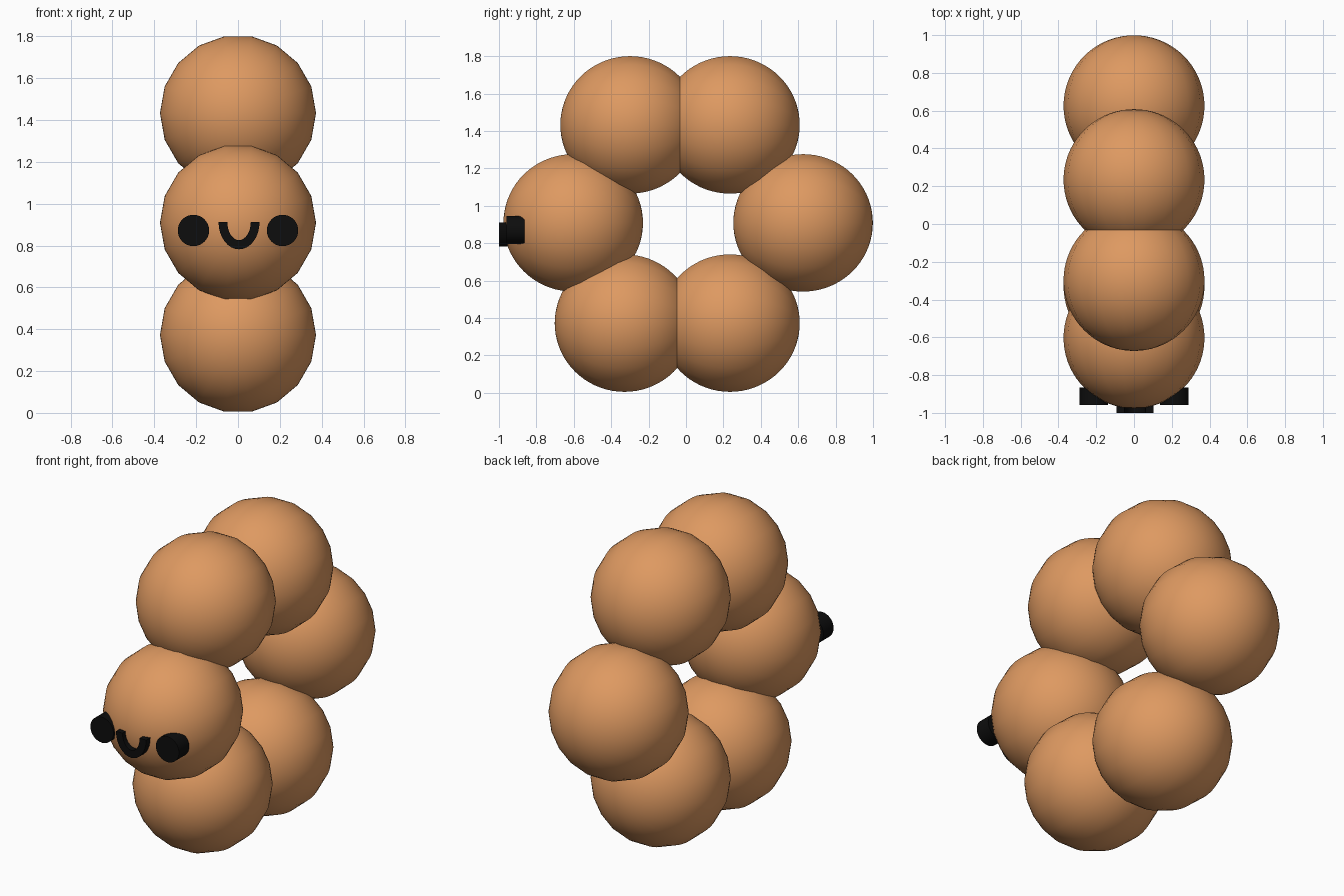
import bpy, bmesh
from math import pi, sin, cos, radians

if "Cube" in bpy.data.objects:
    bpy.data.objects.remove(bpy.data.objects["Cube"])


def material(name, color):
    m = bpy.data.materials.new(name)
    m.diffuse_color = (*color, 1)
    m.use_nodes = True
    m.node_tree.nodes["Principled BSDF"].inputs["Base Color"].default_value = m.diffuse_color
    return m


tan = material("tan", (0.73, 0.32, 0.12))
black = material("black", (0.004, 0.004, 0.004))


def finish(name, mat):
    ob = bpy.context.object
    ob.name = name
    ob.data.materials.append(mat)
    bpy.ops.object.transform_apply(location=False, rotation=True, scale=True)
    bpy.ops.object.shade_smooth_by_angle(angle=radians(35))


# Ring of six balls, poles along y (18 sides seen from the front)
balls = {
    "front_ball": (-0.603, 0.909), "back_ball": (0.626, 0.909),
    "top_front_ball": (-0.299, 1.433), "top_back_ball": (0.235, 1.433),
    "bottom_front_ball": (-0.329, 0.373), "bottom_back_ball": (0.235, 0.373),
}
for name, (y, z) in balls.items():
    bpy.ops.mesh.primitive_uv_sphere_add(segments=18, ring_count=36, radius=0.373,
                                         location=(0, y, z), rotation=(pi / 2, pi / 2, 0))
    finish(name, tan)

# Eyes: short cylinders facing forward
for name, x in (("left_eye", -0.213), ("right_eye", 0.213)):
    bpy.ops.mesh.primitive_cylinder_add(vertices=32, radius=0.075, depth=0.095,
                                        location=(x, -0.912, 0.872), rotation=(pi / 2, 0, 0))
    finish(name, black)

# Smile: half-ring band extruded along y
n = 16
bm = bmesh.new()
rows = []
for i in range(n + 1):
    a = pi + pi * i / n
    rows.append([bm.verts.new((0.005 + rx * cos(a), y, 0.912 + rz * sin(a)))
                 for rx, rz, y in ((0.098, 0.13, -1.0), (0.056, 0.086, -1.0),
                                   (0.056, 0.086, -0.9), (0.098, 0.13, -0.9))])
for r, s in zip(rows, rows[1:]):
    for k in range(4):
        bm.faces.new((r[k], r[(k + 1) % 4], s[(k + 1) % 4], s[k]))
bm.faces.new(rows[0])
bm.faces.new(rows[-1])
bmesh.ops.recalc_face_normals(bm, faces=bm.faces)
mesh = bpy.data.meshes.new("smile")
bm.to_mesh(mesh)
bm.free()
smile = bpy.data.objects.new("smile", mesh)
bpy.context.collection.objects.link(smile)
bpy.ops.object.select_all(action='DESELECT')
smile.select_set(True)
bpy.context.view_layer.objects.active = smile
finish("smile", black)
